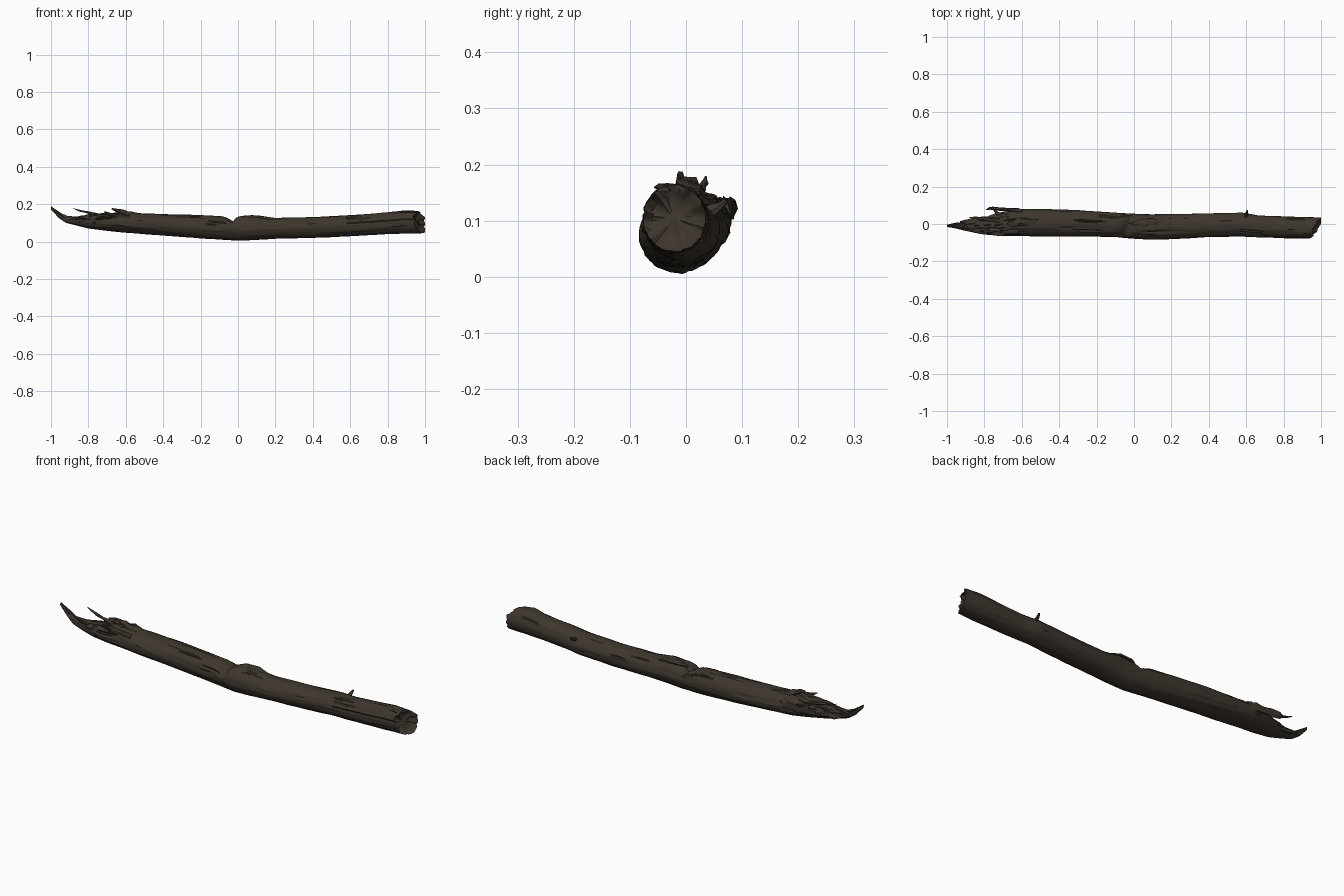
import bpy, bmesh, math
from mathutils import Vector, noise

cube = bpy.data.objects.get("Cube")
if cube:
    bpy.data.objects.remove(cube)


def make_material(name, rgb):
    mat = bpy.data.materials.new(name)
    mat.use_nodes = True
    mat.diffuse_color = (*rgb, 1)
    mat.node_tree.nodes["Principled BSDF"].inputs["Base Color"].default_value = (*rgb, 1)
    return mat


bark = make_material("dark weathered wood", (0.047, 0.037, 0.027))


def finish(name, bm, angle=45):
    bmesh.ops.recalc_face_normals(bm, faces=bm.faces)
    mesh = bpy.data.meshes.new(name)
    bm.to_mesh(mesh)
    bm.free()
    obj = bpy.data.objects.new(name, mesh)
    bpy.context.collection.objects.link(obj)
    mesh.materials.append(bark)
    bpy.ops.object.select_all(action='DESELECT')
    bpy.context.view_layer.objects.active = obj
    obj.select_set(True)
    bpy.ops.object.shade_smooth_by_angle(angle=math.radians(angle))


def bridge(bm, rings):
    n = len(rings[0])
    for a, b in zip(rings, rings[1:]):
        for i in range(n):
            j = (i + 1) % n
            bm.faces.new((a[i], a[j], b[j], b[i]))


def lookup(table, x):
    for a, b in zip(table, table[1:]):
        if x <= b[0]:
            t = max(0, (x - a[0]) / (b[0] - a[0]))
            return [p + (q - p) * t for p, q in zip(a[1:], b[1:])]
    return table[-1][1:]


# Log outline: x, then bottom and top heights, then front and back edges
OUTLINE = [
    (-1.0, .172, .188, -.016, -.004), (-.96, .128, .160, -.022, .006),
    (-.92, .100, .135, -.032, .010), (-.86, .085, .132, -.045, .022),
    (-.80, .070, .142, -.056, .035), (-.72, .060, .148, -.062, .060),
    (-.64, .052, .156, -.065, .080), (-.50, .040, .150, -.066, .080),
    (-.30, .025, .145, -.066, .074), (-.10, .012, .136, -.070, .060),
    (.02, .006, .136, -.080, .052), (.10, .010, .140, -.084, .050),
    (.20, .016, .126, -.080, .052), (.40, .020, .130, -.070, .057),
    (.58, .028, .140, -.066, .060), (.66, .032, .145, -.071, .046),
    (.80, .040, .156, -.076, .041), (.90, .043, .166, -.078, .038),
    (1.0, .045, .163, -.076, .035)]


def log_point(x, a):
    """Surface point of the log, with lengthwise grain, cracks and the top notch."""
    z0, z1, y0, y1 = lookup(OUTLINE, x)
    c, s = math.cos(a), math.sin(a)
    grain = noise.noise((x * 3, c * 5, s * 5)) * .045
    grain += noise.noise((x * 9, c * 14, s * 14)) * .03
    crack = noise.noise((x * 4 + 7, c * 8, s * 8))
    grain -= max(0, crack - .3) * .35 * max(0, s + .35)
    # torn fibres toward the broken end
    if x < -.6:
        tear = min(1, (-.6 - x) / .12) * max(0, s + .2)
        grain += noise.noise((x * 16, c * 9, s * 9)) * .3 * tear
    r = 1 + grain
    y = (y0 + y1) / 2 + (y1 - y0) / 2 * c * r
    z = (z0 + z1) / 2 + (z1 - z0) / 2 * s * r
    # notch running diagonally across the top
    d = (x + .02 - y * .35) / (.018 if x > -.02 else .035)
    z -= .03 * math.exp(-d * d) * max(0, s) ** 1.5
    # slanted, ragged sawn end
    if x > .85:
        k = (x - .85) / .15
        rag = noise.noise((2, c * 4, s * 4)) * .018
        x += k * (-.028 + .028 * c - .014 * s + rag)
    return Vector((min(x, 1), y, max(z, 0)))


# Main log
SEGS, RINGS = 64, 230
bm = bmesh.new()
rings = []
for i in range(RINGS + 1):
    x = -1 + 2 * i / RINGS
    rings.append([bm.verts.new(log_point(x, math.tau * j / SEGS)) for j in range(SEGS)])
bm.faces.new(rings[0])
# recessed, uneven end face
rim = [v.co.copy() for v in rings[-1]]
mid = sum(rim, Vector()) / SEGS
for scale, dip in ((.9, .004), (.72, .018), (.45, .022), (.2, .018)):
    ring = []
    for p in rim:
        q = mid + (p - mid) * scale
        q.x -= dip + noise.noise(q * 40) * .008
        ring.append(bm.verts.new(q))
    rings.append(ring)
bm.faces.new(rings[-1])
bridge(bm, rings)
finish("log", bm, 50)


def splinter(name, path, width, height, sides=7):
    """Ragged tapering sliver following a path; each path point is x, y, z, scale."""
    bm = bmesh.new()
    rings = []
    pts = [Vector(p[:3]) for p in path]
    steps = 5
    for k in range((len(path) - 1) * steps + 1):
        i = min(k // steps, len(path) - 2)
        t = k / steps - i
        p = pts[i].lerp(pts[i + 1], t)
        w = path[i][3] + (path[i + 1][3] - path[i][3]) * t
        along = (pts[i + 1] - pts[i]).normalized()
        side = along.cross(Vector((0, 0, 1))).normalized()
        up = side.cross(along)
        ring = []
        for j in range(sides):
            a = math.tau * j / sides
            r = w * (1 + .5 * noise.noise(p * 30 + Vector((j * 3, 0, 0))))
            ring.append(bm.verts.new(p + side * math.cos(a) * width * r + up * math.sin(a) * height * r))
        rings.append(ring)
    bridge(bm, rings)
    bm.faces.new(rings[0])
    bm.faces.new(rings[-1])
    finish(name, bm, 40)


# Broken fibres at the thin end
splinter("upright_splinter", [(-.72, .02, .138, 1), (-.80, .025, .155, .8),
                              (-.85, .033, .166, .5), (-.88, .035, .178, .2)], .012, .008)
splinter("back_splinter", [(-.60, .068, .115, 1), (-.70, .078, .120, .8),
                           (-.77, .083, .122, .7), (-.79, .076, .126, .3)], .012, .024)
splinter("back_hook", [(-.70, .045, .125, 1), (-.735, .060, .135, .7),
                       (-.75, .078, .128, .4)], .012, .012)
splinter("raised_sliver", [(-.50, .012, .140, .6), (-.61, .010, .152, 1),
                           (-.65, .004, .168, .7), (-.675, -.002, .176, .2)], .026, .014)
splinter("front_sliver", [(-.58, -.035, .132, 1), (-.68, -.042, .145, .8),
                          (-.715, -.045, .160, .2)], .016, .012)
splinter("tip_sliver", [(-.82, -.02, .115, 1), (-.90, -.02, .122, .8),
                        (-.95, -.012, .145, .5), (-.985, -.008, .168, .15)], .016, .012)
splinter("lower_sliver", [(-.78, .02, .100, 1), (-.86, .020, .105, .8),
                          (-.93, .012, .118, .2)], .018, .016)

# Loose bark ridges along the top
splinter("bark_ridge", [(-.01, .0, .126, .3), (.04, .005, .133, 1),
                        (.10, .008, .134, .9), (.18, .01, .120, .3)], .024, .008)
splinter("end_bark", [(.80, -.03, .150, .4), (.90, -.035, .160, 1),
                      (.955, -.04, .155, .6)], .022, .008)

# Twig stub on the back
splinter("twig_stub", [(.60, .040, .115, 1), (.602, .060, .125, .7),
                       (.606, .072, .136, .4)], .011, .011)
